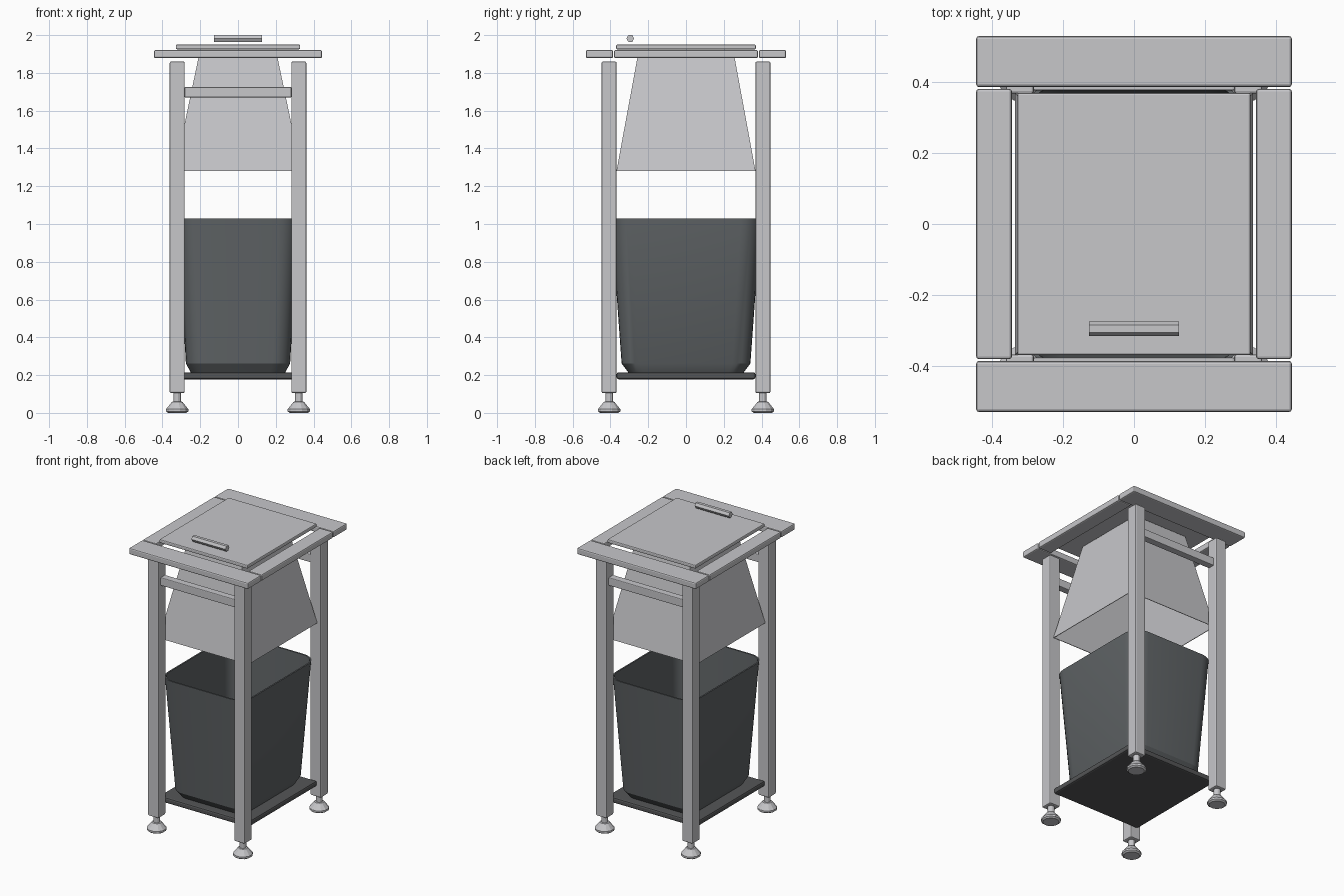
import bpy, bmesh, math
from mathutils import Matrix, Vector

cube = bpy.data.objects.get("Cube")
if cube:
    bpy.data.objects.remove(cube, do_unlink=True)


def material(name, colour):
    m = bpy.data.materials.new(name)
    m.use_nodes = True
    m.diffuse_color = (*colour, 1)
    m.node_tree.nodes["Principled BSDF"].inputs["Base Color"].default_value = (*colour, 1)
    return m


steel = material("brushed_steel", (0.57, 0.57, 0.59))
charcoal = material("charcoal_plastic", (0.115, 0.126, 0.132))
dark = material("dark_tray", (0.09, 0.092, 0.095))


def finish(name, bm, mat, smooth=False, fix_normals=True):
    if fix_normals:
        bmesh.ops.recalc_face_normals(bm, faces=bm.faces)
    mesh = bpy.data.meshes.new(name)
    bm.to_mesh(mesh)
    bm.free()
    mesh.materials.append(mat)
    if smooth:
        mesh.polygons.foreach_set("use_smooth", [True] * len(mesh.polygons))
        mesh.set_sharp_from_angle(angle=math.radians(30))
    obj = bpy.data.objects.new(name, mesh)
    bpy.context.collection.objects.link(obj)
    return obj


def box(name, low, high, mat, bevel=0.006):
    """Bevelled box between two opposite corners."""
    low, high = Vector(low), Vector(high)
    bm = bmesh.new()
    bmesh.ops.create_cube(bm, size=1)
    bmesh.ops.scale(bm, vec=high - low, verts=bm.verts)
    bmesh.ops.translate(bm, vec=(low + high) / 2, verts=bm.verts)
    obj = finish(name, bm, mat)
    mod = obj.modifiers.new("soft_edges", "BEVEL")
    mod.width = bevel
    mod.segments = 2
    return obj


def rounded_rect(hx, hy, r, z, steps=6):
    """Rectangle outline with rounded corners; plain corners if r is zero."""
    points = []
    for i, (sx, sy) in enumerate([(1, 1), (-1, 1), (-1, -1), (1, -1)]):
        if not r:
            points.append((sx * hx, sy * hy, z))
            continue
        for k in range(steps + 1):
            a = math.pi / 2 * (i + k / steps)
            points.append((sx * (hx - r) + r * math.cos(a),
                           sy * (hy - r) + r * math.sin(a), z))
    return points


def loft(name, loops, mat, cap_start=False, cap_end=False, closed=False, smooth=False):
    """Skin a list of outlines that have equal point counts."""
    bm = bmesh.new()
    rings = [[bm.verts.new(p) for p in loop] for loop in loops]
    pairs = list(zip(rings, rings[1:]))
    if closed:
        pairs.append((rings[-1], rings[0]))
    for a, b in pairs:
        for i in range(len(a)):
            j = (i + 1) % len(a)
            bm.faces.new((a[i], a[j], b[j], b[i]))
    if cap_start:
        bm.faces.new(rings[0][::-1])
    if cap_end:
        bm.faces.new(rings[-1])
    return finish(name, bm, mat, smooth)


def circle(r, z, cx, cy, sides=12):
    return [(cx + r * math.cos(2 * math.pi * (i + 0.5) / sides),
             cy + r * math.sin(2 * math.pi * (i + 0.5) / sides), z) for i in range(sides)]


# Legs with levelling feet
leg_x, leg_y, half = 0.322, 0.407, 0.0395
foot_profile = [(0.05, 0), (0.061, 0.008), (0.061, 0.02), (0.036, 0.05),
                (0.03, 0.058), (0.021, 0.06), (0.021, 0.112)]
for sx, side in ((1, "left"), (-1, "right")):
    for sy, end in ((-1, "front"), (1, "back")):
        x, y = sx * leg_x, sy * leg_y
        box(f"{end}_{side}_leg", (x - half, y - half, 0.105),
            (x + half, y + half, 1.86), steel, 0.007)
        loft(f"{end}_{side}_foot", [circle(r, z, x, y) for r, z in foot_profile],
             steel, cap_start=True, cap_end=True)

# Cross rails and top frame boards
for sy, end in ((-1, "front"), (1, "back")):
    y0, y1 = sorted((sy * 0.376, sy * 0.424))
    box(f"{end}_rail", (-0.283, y0, 1.67), (0.283, y1, 1.725), steel, 0.005)
    y0, y1 = sorted((sy * 0.386, sy * 0.53))
    box(f"{end}_board", (-0.445, y0, 1.878), (0.445, y1, 1.921), steel, 0.008)
for sx, side in ((1, "left"), (-1, "right")):
    x0, x1 = sorted((sx * 0.344, sx * 0.445))
    box(f"{side}_board", (x0, -0.381, 1.878), (x1, 0.381, 1.921), steel, 0.008)

# Lid
box("lid", (-0.329, -0.37, 1.925), (0.329, 0.37, 1.95), steel, 0.006)

# Six-sided handle bar
bm = bmesh.new()
bmesh.ops.create_cone(bm, cap_ends=True, segments=6, radius1=0.0205, radius2=0.0205, depth=0.255)
lie_down = Matrix.Rotation(math.pi / 2, 4, "Y")
bmesh.ops.transform(bm, matrix=lie_down, verts=bm.verts)
bmesh.ops.translate(bm, vec=(0, -0.295, 1.9822), verts=bm.verts)
finish("lid_handle", bm, steel)

# Flared chute, open at both ends, with thin sheet walls
wall = 0.004
loft("chute", [rounded_rect(0.335, 0.368, 0, 1.28), rounded_rect(0.201, 0.25, 0, 1.92),
               rounded_rect(0.201 - wall, 0.25 - wall, 0, 1.92),
               rounded_rect(0.335 - wall, 0.368 - wall, 0, 1.28)], steel, closed=True)

# Tray
box("tray", (-0.334, -0.367, 0.178), (0.334, 0.367, 0.215), dark, 0.01)

# Open tapered bin: outside from the base up, then down the inside
t = 0.01
loft("bin", [rounded_rect(0.25, 0.305, 0.08, 0.214),
             rounded_rect(0.276, 0.341, 0.095, 0.262),
             rounded_rect(0.32, 0.396, 0.105, 1.028),
             rounded_rect(0.32 - t, 0.396 - t, 0.105 - t, 1.028),
             rounded_rect(0.276 - t, 0.341 - t, 0.095 - t, 0.262),
             rounded_rect(0.25 - t, 0.305 - t, 0.08 - t, 0.224)],
     charcoal, cap_start=True, cap_end=True, smooth=True)
